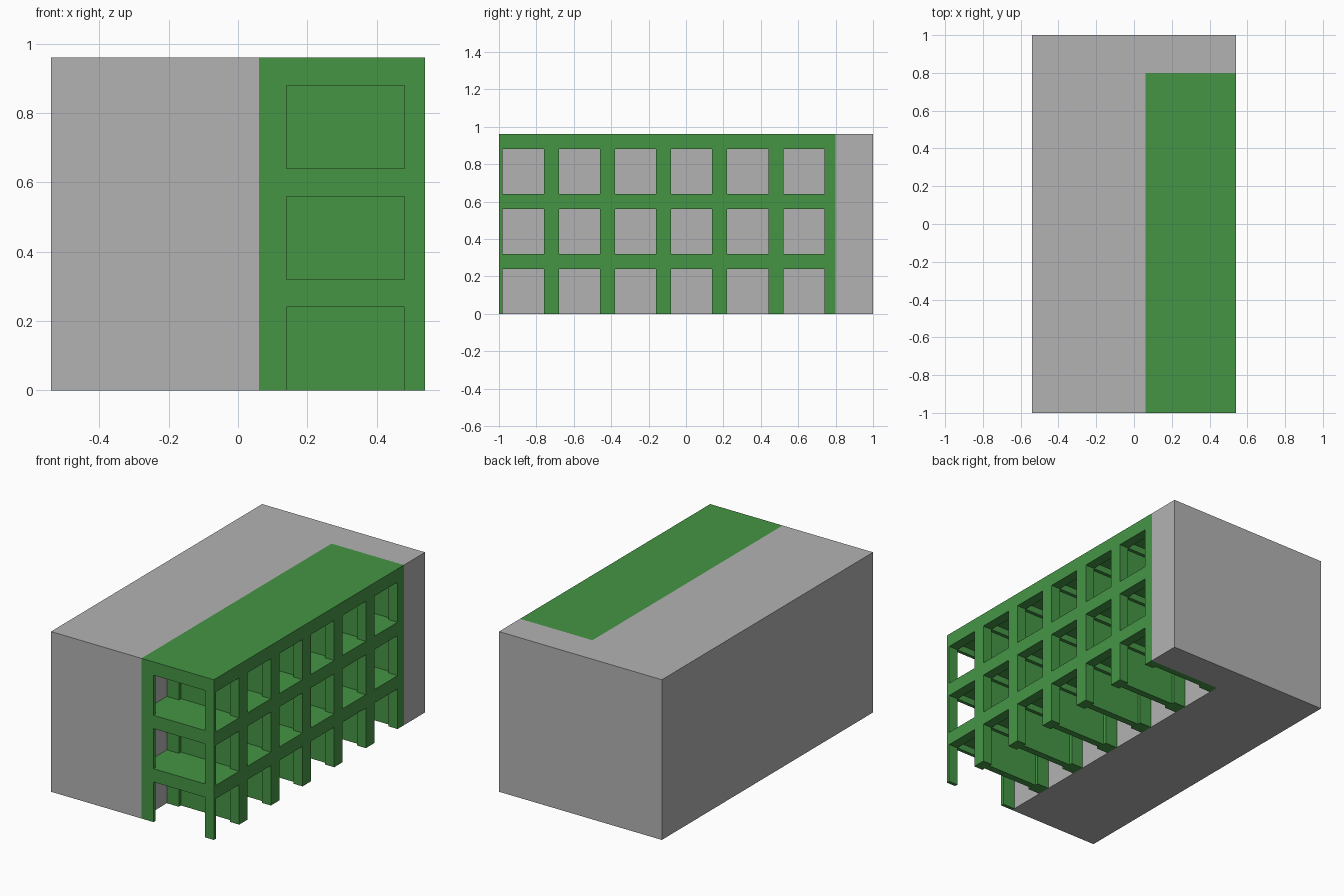
import bpy, bmesh
from mathutils import Matrix, Vector

if "Cube" in bpy.data.objects:
    bpy.data.objects.remove(bpy.data.objects["Cube"])


def material(name, colour):
    m = bpy.data.materials.new(name)
    m.diffuse_color = (*colour, 1)
    m.use_nodes = True
    m.node_tree.nodes["Principled BSDF"].inputs["Base Color"].default_value = m.diffuse_color
    return m


def mesh_object(name, bm, mat):
    bmesh.ops.recalc_face_normals(bm, faces=bm.faces)
    me = bpy.data.meshes.new(name)
    bm.to_mesh(me)
    bm.free()
    me.materials.append(mat)
    ob = bpy.data.objects.new(name, me)
    bpy.context.collection.objects.link(ob)
    return ob


def add_box(bm, lo, hi):
    lo, hi = Vector(lo), Vector(hi)
    bmesh.ops.create_cube(bm, size=1, matrix=Matrix.Translation((lo + hi) / 2)
                          @ Matrix.Diagonal((*(hi - lo), 1)))


grey = material("concrete grey", (0.45, 0.45, 0.45))
green = material("frame green", (0.06, 0.30, 0.06))

W, L, H = 0.54, 1.0, 0.96       # half width, half length, height
SPLIT, END = 0.06, 0.80         # where the frame meets the solid block
PITCH, STOREY = 0.30, 0.32      # bay and floor spacing
OPEN_Y, OPEN_Z = 0.22, 0.24     # opening size

# Solid L-shaped block, extruded from its plan
bm = bmesh.new()
plan = [(-W, -L), (SPLIT, -L), (SPLIT, END), (W, END), (W, L), (-W, L)]
base = bm.faces.new([bm.verts.new((x, y, 0)) for x, y in plan])
top = bmesh.ops.extrude_face_region(bm, geom=[base], use_keep_orig=True)["geom"]
bmesh.ops.translate(bm, vec=(0, 0, H),
                    verts=[v for v in top if isinstance(v, bmesh.types.BMVert)])
mesh_object("solid_block", bm, grey)

# Structural frame, carved from a full block
bm = bmesh.new()
add_box(bm, (SPLIT, -L, 0), (W, END, H))
frame = mesh_object("structural_frame", bm, green)

# Voids: x range, extra width each side in y, extra height above the lintel
voids = {
    "window_cutter": (SPLIT - 0.02, W + 0.02, 0, 0),        # through openings
    "wall_recess_cutter": (0.14, 0.48, 0.02, 0),            # thins the partitions
    "ceiling_recess_cutter": (0.14, 0.48, 0, 0.04),         # thins the slabs
}
for name, (x0, x1, dy, dz) in voids.items():
    bm = bmesh.new()
    for bay in range(6):
        for floor in range(3):
            y0 = -0.98 + bay * PITCH
            z0 = floor * STOREY
            near = y0 - dy - (0.02 if bay == 0 and dy else 0)
            low = z0 if floor else -0.02
            add_box(bm, (x0, near, low),
                    (x1, y0 + OPEN_Y + dy, z0 + OPEN_Z + dz))
    cutter = mesh_object(name, bm, green)
    mod = frame.modifiers.new(name, "BOOLEAN")
    mod.operation, mod.solver, mod.object = "DIFFERENCE", "EXACT", cutter
    bpy.context.view_layer.objects.active = frame
    bpy.ops.object.modifier_apply(modifier=mod.name)
    bpy.data.objects.remove(cutter)
